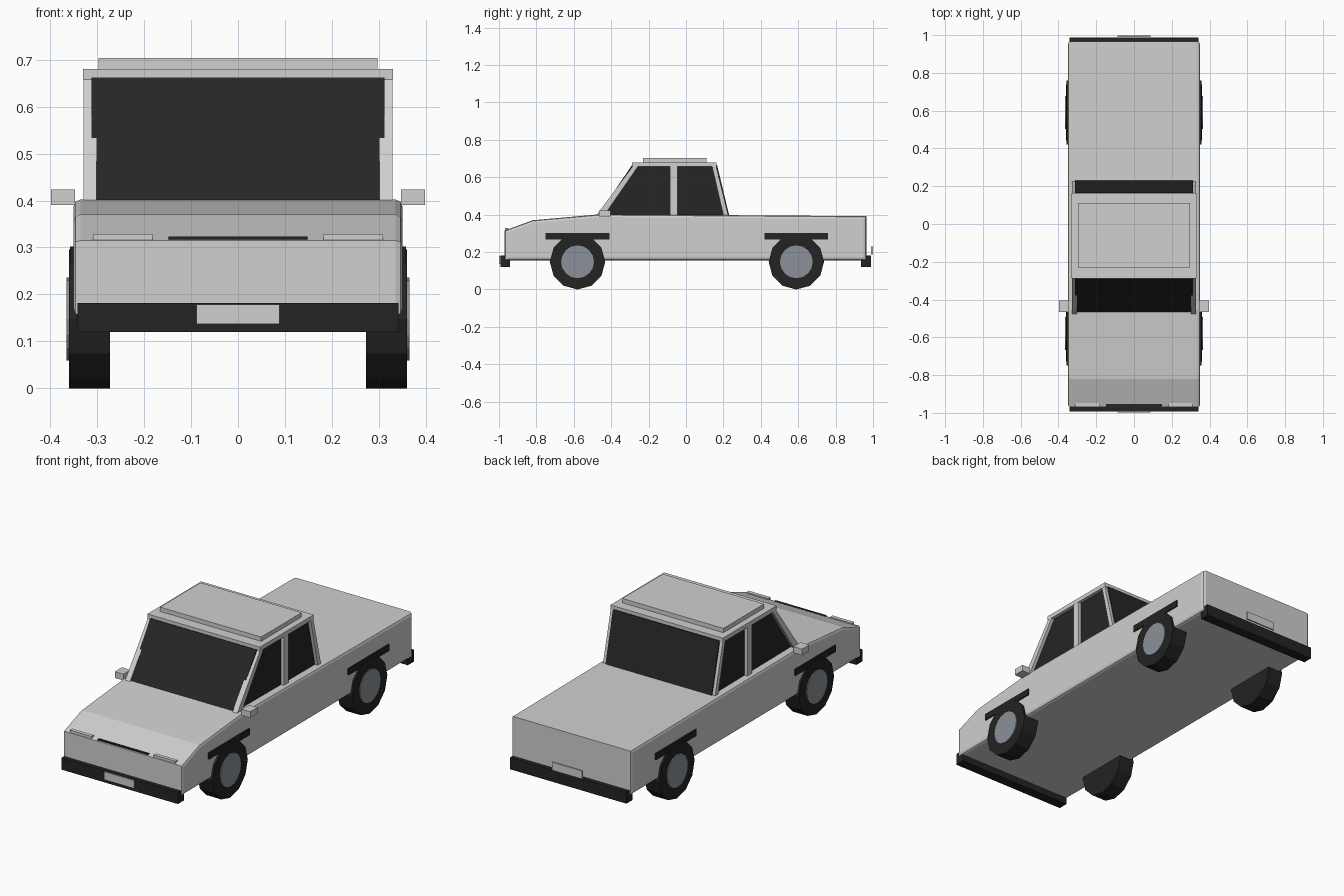
import bpy, bmesh, math
from mathutils import Matrix

cube = bpy.data.objects.get("Cube")
if cube:
    bpy.data.objects.remove(cube, do_unlink=True)


def material(name, color):
    m = bpy.data.materials.new(name)
    m.use_nodes = True
    m.diffuse_color = (*color, 1)
    m.node_tree.nodes["Principled BSDF"].inputs["Base Color"].default_value = (*color, 1)
    return m


PAINT = material("light grey paint", (0.62, 0.63, 0.62))
BLACK = material("black trim", (0.017, 0.017, 0.017))
GLASS = material("dark glass", (0.019, 0.019, 0.019))
HUB = material("blue grey hub", (0.26, 0.285, 0.32))


def finish(name, bm, mat):
    bmesh.ops.recalc_face_normals(bm, faces=bm.faces[:])
    mesh = bpy.data.meshes.new(name)
    bm.to_mesh(mesh)
    bm.free()
    mesh.materials.append(mat)
    ob = bpy.data.objects.new(name, mesh)
    bpy.context.scene.collection.objects.link(ob)
    return ob


def prism(name, profile, x0, x1, mat, bevel=0):
    """Extrude a side (y, z) profile from x0 to x1, optionally rounding its rims."""
    bm = bmesh.new()
    cap = bm.faces.new([bm.verts.new((x0, y, z)) for y, z in profile])
    ext = bmesh.ops.extrude_face_region(bm, geom=[cap], use_keep_orig=True)["geom"]
    moved = [v for v in ext if isinstance(v, bmesh.types.BMVert)]
    bmesh.ops.translate(bm, verts=moved, vec=(x1 - x0, 0, 0))
    if bevel:
        bmesh.ops.recalc_face_normals(bm, faces=bm.faces[:])
        rims = [e for e in bm.edges if abs(e.verts[0].co.x - e.verts[1].co.x) < 1e-5]
        bmesh.ops.bevel(bm, geom=rims, offset=bevel, segments=2, profile=0.5, affect='EDGES')
    return finish(name, bm, mat)


def box(name, x, y, z, mat):
    return prism(name, [(y[0], z[0]), (y[1], z[0]), (y[1], z[1]), (y[0], z[1])], *x, mat)


def disc(name, x, y, z, radius, sides, mat):
    """Cylinder lying along x, spanning the x pair."""
    bm = bmesh.new()
    bmesh.ops.create_cone(bm, cap_ends=True, segments=sides, radius1=radius,
                          radius2=radius, depth=abs(x[1] - x[0]))
    turn = Matrix.Rotation(math.pi / 2, 4, 'Y')
    bmesh.ops.transform(bm, verts=bm.verts[:],
                        matrix=Matrix.Translation((sum(x) / 2, y, z)) @ turn)
    return finish(name, bm, mat)


# Lower body with sloped nose and closed bed
prism("body", [(-0.97, 0.155), (-0.97, 0.315), (-0.82, 0.37), (-0.46, 0.402),
               (0.965, 0.392), (0.965, 0.155)], -0.35, 0.35, PAINT, bevel=0.015)

# Cabin: glass core, roof and raised roof panel
prism("cabin_glass", [(-0.471, 0.395), (-0.291, 0.662), (0.167, 0.662), (0.231, 0.395)],
      -0.312, 0.312, GLASS)
box("roof", (-0.33, 0.33), (-0.288, 0.163), (0.657, 0.68), PAINT)
box("roof_panel", (-0.297, 0.297), (-0.23, 0.11), (0.68, 0.703), PAINT)

# Bumpers, number plates and grille
box("front_bumper", (-0.342, 0.342), (-0.993, -0.94), (0.12, 0.182), BLACK)
box("rear_bumper", (-0.342, 0.342), (0.935, 0.988), (0.12, 0.182), BLACK)
box("front_plate", (-0.088, 0.088), (-0.999, -0.992), (0.137, 0.179), PAINT)
box("rear_plate", (-0.088, 0.088), (0.99, 0.999), (0.187, 0.23), PAINT)
box("grille_slit", (-0.148, 0.148), (-0.965, -0.952), (0.312, 0.323), BLACK)

PILLARS = {
    "front_pillar": [(-0.48, 0.395), (-0.284, 0.66), (-0.255, 0.66), (-0.438, 0.395)],
    "middle_pillar": [(-0.085, 0.395), (-0.085, 0.66), (-0.046, 0.66), (-0.046, 0.395)],
    "rear_pillar": [(0.2, 0.395), (0.139, 0.66), (0.161, 0.66), (0.226, 0.395)],
}

# Everything that repeats on both sides
for side, s in (("left", 1), ("right", -1)):
    for name, profile in PILLARS.items():
        prism(f"{side}_{name}", profile, s * 0.301, s * 0.329, PAINT)
    box(f"{side}_headlight", (s * 0.182, s * 0.309), (-0.968, -0.948), (0.305, 0.329), PAINT)
    box(f"{side}_mirror", (s * 0.347, s * 0.398), (-0.465, -0.405), (0.39, 0.423), PAINT)
    for end, y in (("front", -0.58), ("rear", 0.59)):
        disc(f"{side}_{end}_tire", (s * 0.272, s * 0.36), y, 0.148, 0.148, 12, BLACK)
        disc(f"{side}_{end}_hub", (s * 0.34, s * 0.365), y, 0.148, 0.088, 16, HUB)
        box(f"{side}_{end}_fender_trim", (s * 0.335, s * 0.357), (y - 0.17, y + 0.17),
            (0.268, 0.302), BLACK)
